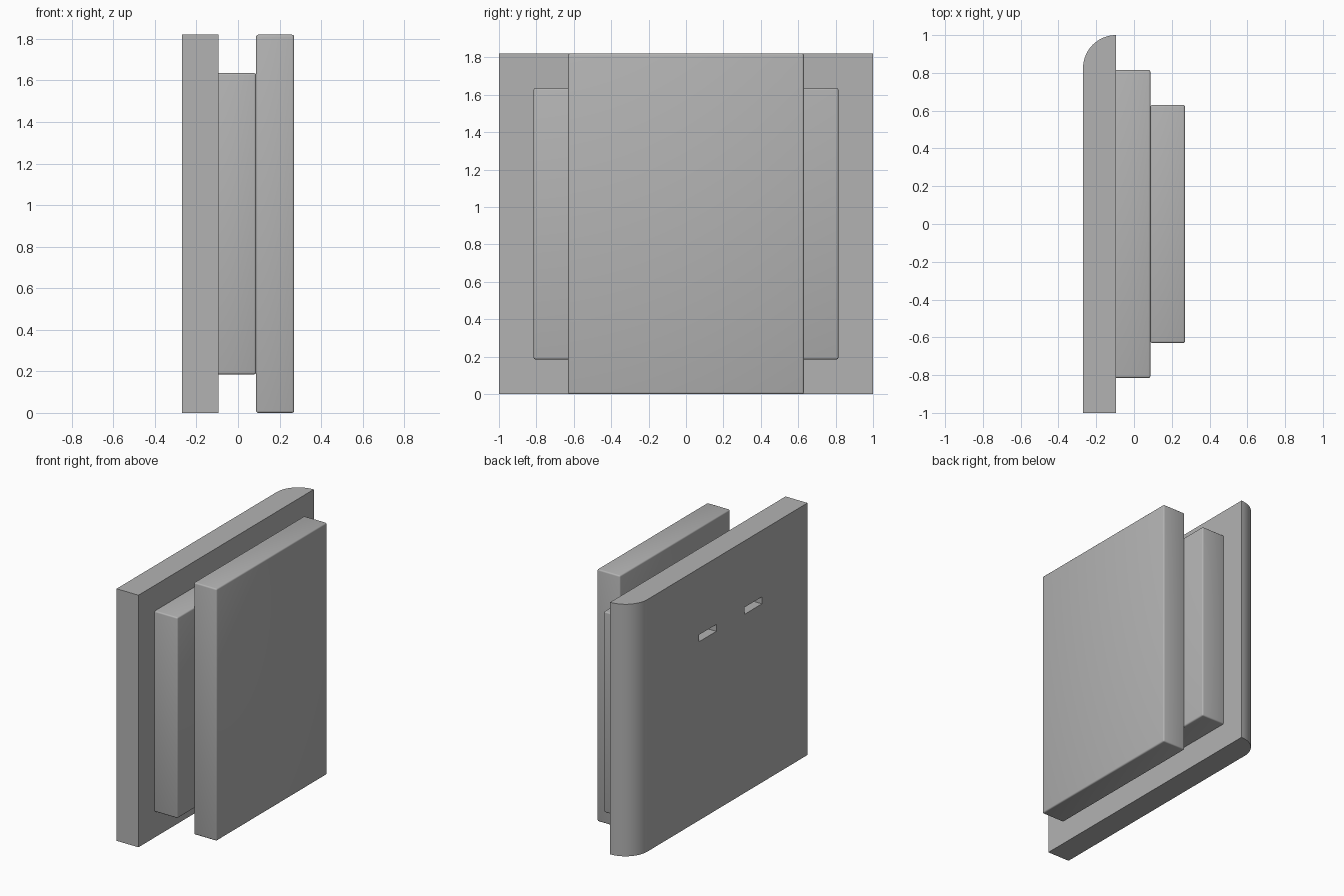
import bpy, math

default = bpy.data.objects.get("Cube")
if default:
    bpy.data.objects.remove(default, do_unlink=True)

grey = bpy.data.materials.new("plain grey")
grey.use_nodes = True
GREY = (0.45, 0.45, 0.45, 1)
grey.diffuse_color = GREY
grey.node_tree.nodes["Principled BSDF"].inputs["Base Color"].default_value = GREY


def finish(obj):
    obj.data.materials.append(grey)
    bpy.ops.object.select_all(action='DESELECT')
    obj.select_set(True)
    bpy.context.view_layer.objects.active = obj
    bpy.ops.object.shade_smooth_by_angle(angle=math.radians(30))


def block(name, x, y, z, bevel=0):
    """Box spanning the given (low, high) ranges, with optional softened edges."""
    centre = [(a + b) / 2 for a, b in (x, y, z)]
    bpy.ops.mesh.primitive_cube_add(size=1, location=centre)
    obj = bpy.context.object
    obj.name = name
    obj.scale = [b - a for a, b in (x, y, z)]
    bpy.ops.object.transform_apply(location=False, rotation=False, scale=True)
    if bevel:
        mod = obj.modifiers.new("soft edges", 'BEVEL')
        mod.width = bevel
        mod.segments = 3
        bpy.ops.object.modifier_apply(modifier=mod.name)
    return obj


HEIGHT = 1.82
X0, X1, X2, X3 = -0.27, -0.095, 0.087, 0.27

# Back plate: outline with one rounded corner, extruded upward
R = X1 - X0
outline = [(X1, 1), (X1, -1), (X0, -1)]
steps = 16
for i in range(steps):
    a = math.pi / 2 * i / steps
    outline.append((X1 - R * math.cos(a), 1 - R + R * math.sin(a)))
n = len(outline)
verts = [(x, y, z) for z in (0, HEIGHT) for x, y in outline]
faces = [tuple(range(n)), tuple(reversed(range(n, 2 * n)))]
faces += [(i, i + n, (i + 1) % n + n, (i + 1) % n) for i in range(n)]
mesh = bpy.data.meshes.new("back_plate")
mesh.from_pydata(verts, [], faces)
plate = bpy.data.objects.new("back_plate", mesh)
bpy.context.collection.objects.link(plate)

# Two hanging slots cut into the outer face
for y in (0.14, -0.38):
    cutter = block("slot_cutter", (X0 - 0.1, X0 + 0.09), (y - 0.1, y + 0.1), (1.29, 1.34))
    cutter.hide_render = True
    bpy.context.view_layer.objects.active = plate
    mod = plate.modifiers.new("slot", 'BOOLEAN')
    mod.operation = 'DIFFERENCE'
    mod.solver = 'EXACT'
    mod.object = cutter
    bpy.ops.object.modifier_apply(modifier=mod.name)
    bpy.data.objects.remove(cutter, do_unlink=True)
finish(plate)

# Middle block, its base sunk slightly into the plate
finish(block("middle_block", (X1 - 0.02, X2), (-0.815, 0.815), (0.185, 1.635), 0.01))

# Front panel
finish(block("front_panel", (X2, X3), (-0.63, 0.63), (0, HEIGHT), 0.01))
